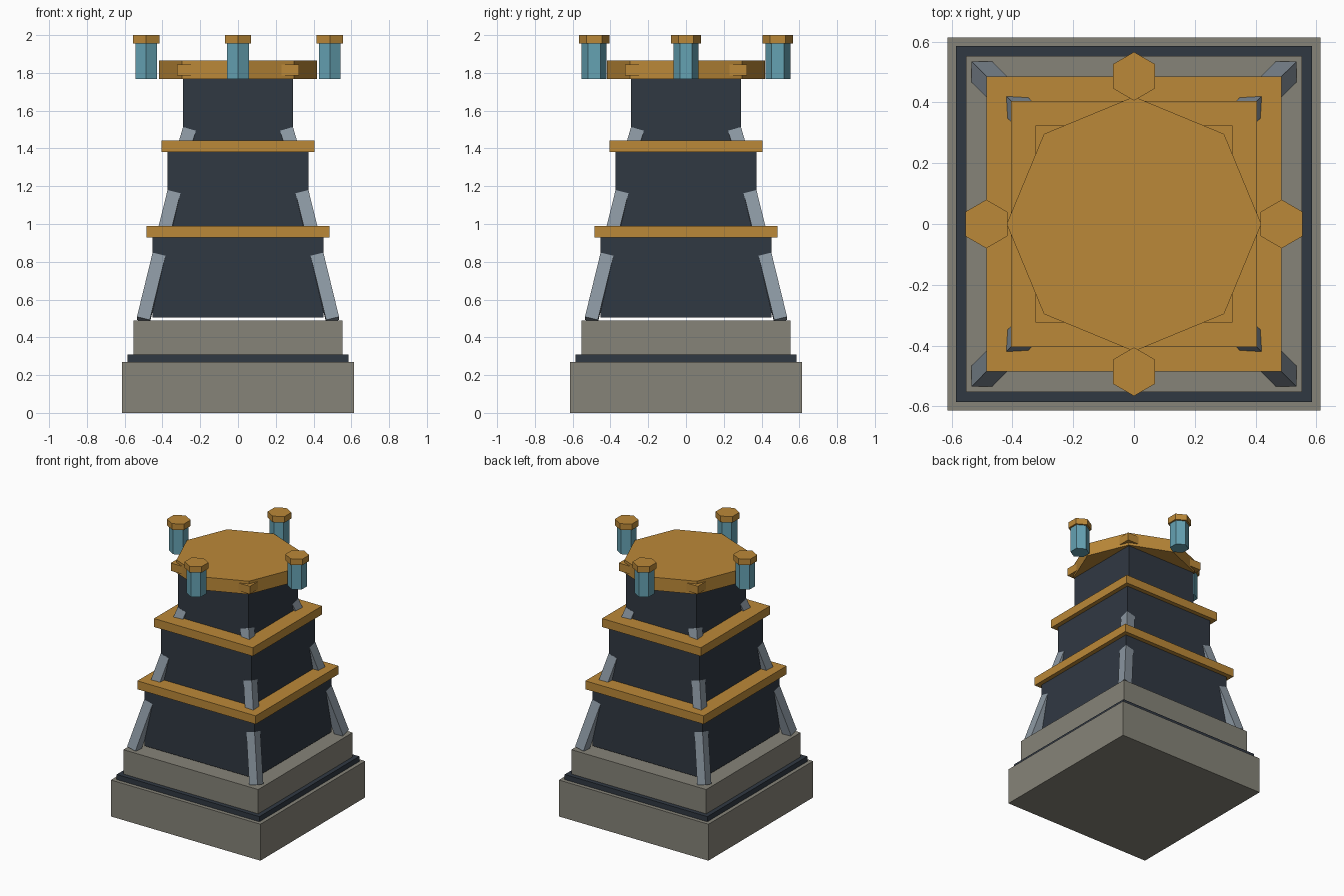
import bpy, math

if "Cube" in bpy.data.objects:
    bpy.data.objects.remove(bpy.data.objects["Cube"])


def material(name, rgb):
    m = bpy.data.materials.new(name)
    m.diffuse_color = (*rgb, 1)
    m.use_nodes = True
    m.node_tree.nodes["Principled BSDF"].inputs["Base Color"].default_value = m.diffuse_color
    return m


STONE = material("stone", (0.24, 0.23, 0.19))
DARK = material("dark_panel", (0.03, 0.04, 0.055))
GOLD = material("gold", (0.50, 0.25, 0.04))
STEEL = material("steel", (0.26, 0.31, 0.36))
GLASS = material("teal_glass", (0.13, 0.36, 0.45))


def mesh(name, verts, faces, mat):
    me = bpy.data.meshes.new(name)
    me.from_pydata(verts, [], faces)
    me.materials.append(mat)
    ob = bpy.data.objects.new(name, me)
    bpy.context.collection.objects.link(ob)
    return ob


def prism(name, sides, radius, z0, z1, mat, center=(0, 0), turn=0.0):
    """Flat-sided upright prism; turn is the angle of the first corner."""
    ring = [(center[0] + radius * math.cos(turn + math.tau * i / sides),
             center[1] + radius * math.sin(turn + math.tau * i / sides))
            for i in range(sides)]
    verts = [(x, y, z) for z in (z0, z1) for x, y in ring]
    faces = [tuple(reversed(range(sides))), tuple(range(sides, 2 * sides))]
    for i in range(sides):
        j = (i + 1) % sides
        faces.append((i, j, j + sides, i + sides))
    return mesh(name, verts, faces, mat)


def slab(name, half, z0, z1, mat):
    return prism(name, 4, half * math.sqrt(2), z0, z1, mat, turn=math.pi / 4)


def brace(name, sx, sy, c0, z0, c1, z1, h=0.034):
    """Leaning corner strut, ends cut square to its diagonal axis."""
    slope = (c0 - c1) / (z1 - z0)
    verts = []
    for c, z in ((c0, z0), (c1, z1)):
        for dx, dy in ((-h, -h), (h, -h), (h, h), (-h, h)):
            verts.append((sx * (c + dx), sy * (c + dy), z + slope * (dx + dy)))
    faces = [(3, 2, 1, 0), (4, 5, 6, 7), (0, 1, 5, 4),
             (1, 2, 6, 5), (2, 3, 7, 6), (3, 0, 4, 7)]
    if sx * sy < 0:
        faces = [f[::-1] for f in faces]
    return mesh(name, verts, faces, STEEL)


# Stepped plinth
slab("base_block", 0.613, 0, 0.27, STONE)
slab("base_band", 0.585, 0.27, 0.308, DARK)
slab("upper_base_block", 0.553, 0.308, 0.488, STONE)

# Tower tiers and ledges
slab("lower_tier", 0.452, 0.505, 0.928, DARK)
slab("lower_ledge", 0.485, 0.928, 0.99, GOLD)
slab("middle_tier", 0.372, 0.99, 1.38, DARK)
slab("middle_ledge", 0.405, 1.38, 1.443, GOLD)
slab("upper_tier", 0.29, 1.443, 1.768, DARK)

# Octagonal top with a square plate poking through it
prism("top_platform", 8, 0.419, 1.768, 1.865, GOLD)
slab("top_square_plate", 0.324, 1.787, 1.845, GOLD)

# Leaning struts at the four corners of every tier
for tier, c0, z0, c1, z1 in (("lower", 0.501, 0.492, 0.418, 0.832),
                             ("middle", 0.388, 0.965, 0.339, 1.163),
                             ("upper", 0.28, 1.415, 0.257, 1.494)):
    for sx in (-1, 1):
        for sy in (-1, 1):
            side = ("front" if sy < 0 else "back") + ("_left" if sx < 0 else "_right")
            brace(f"{tier}_strut_{side}", sx, sy, c0, z0, c1, z1)

# Hexagonal lamps on the four sides
for side, x, y in (("front", 0, -1), ("right", 1, 0), ("back", 0, 1), ("left", -1, 0)):
    c = (x * 0.486, y * 0.486)
    prism(f"lamp_{side}", 6, 0.066, 1.768, 1.955, GLASS, c, math.pi / 6)
    prism(f"lamp_cap_{side}", 6, 0.08, 1.955, 2.0, GOLD, c, math.pi / 6)
